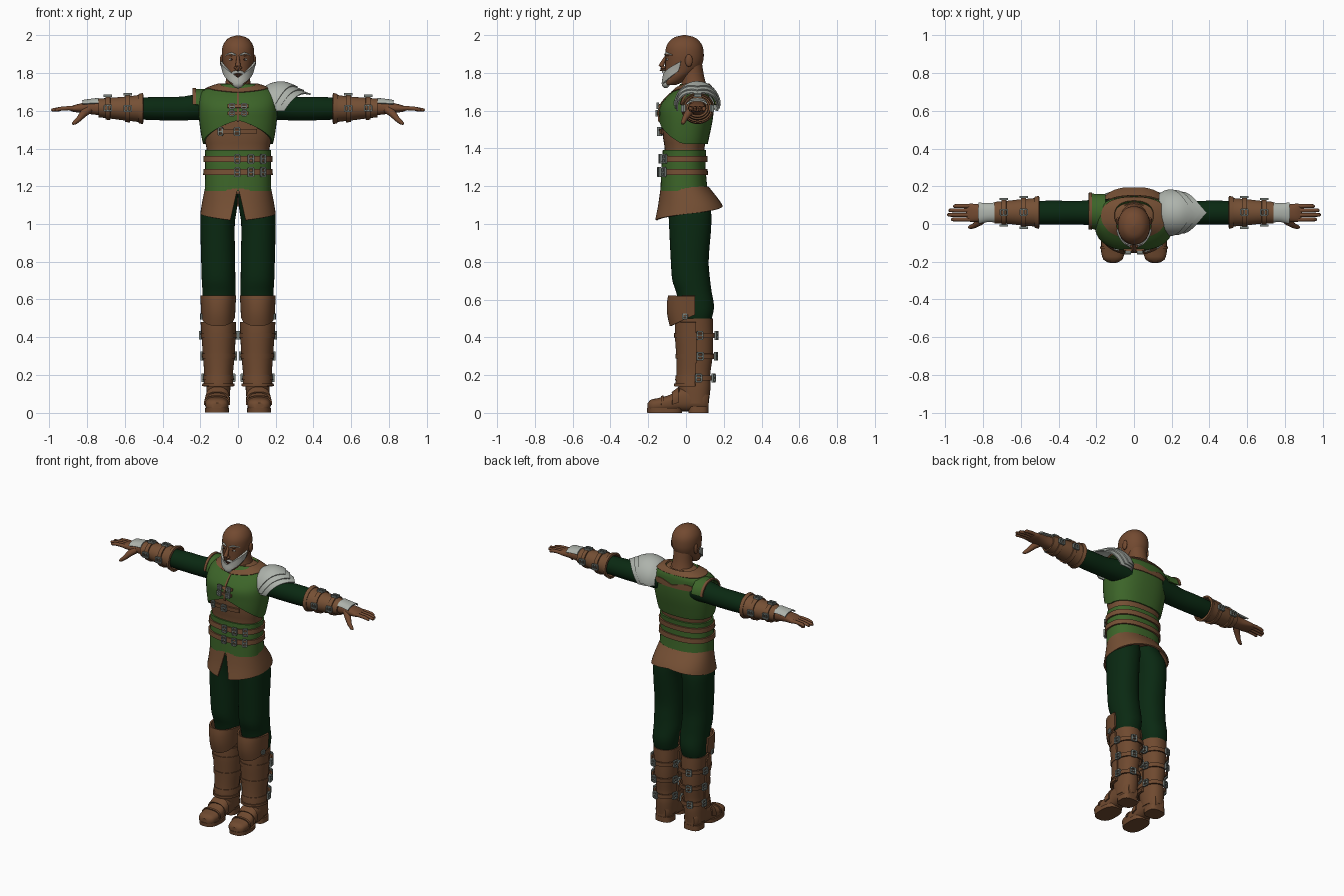
import bpy, bmesh, math
from mathutils import Vector, Matrix

PI = math.pi
if "Cube" in bpy.data.objects:
    bpy.data.objects.remove(bpy.data.objects["Cube"], do_unlink=True)


def material(name, *rgb):
    mat = bpy.data.materials.new(name)
    mat.use_nodes = True
    mat.diffuse_color = (*rgb, 1)
    shader = next(n for n in mat.node_tree.nodes if n.type == 'BSDF_PRINCIPLED')
    shader.inputs["Base Color"].default_value = (*rgb, 1)
    return mat


skin = material("skin", .17, .068, .03)
leather = material("leather", .18, .08, .035)
boot_leather = material("boot leather", .16, .068, .029)
green = material("vest green", .046, .13, .022)
dark_green = material("cloth dark green", .003, .022, .006)
silver = material("silver", .42, .45, .41)
metal = material("buckle metal", .2, .23, .21)
hair = material("grey hair", .42, .43, .39)
dark = material("dark brown", .03, .012, .008)


def finish(name, bm, mat, mirror=False, thick=0):
    """Turn a bmesh into a smooth-shaded object, optionally thickened and mirrored."""
    bmesh.ops.recalc_face_normals(bm, faces=bm.faces)
    mesh = bpy.data.meshes.new(name)
    bm.to_mesh(mesh)
    bm.free()
    mesh.materials.append(mat)
    obj = bpy.data.objects.new(name, mesh)
    bpy.context.collection.objects.link(obj)
    bpy.ops.object.select_all(action='DESELECT')
    obj.select_set(True)
    bpy.context.view_layer.objects.active = obj
    if thick:
        solid = obj.modifiers.new("thickness", 'SOLIDIFY')
        solid.thickness, solid.offset = thick, 0
        bpy.ops.object.convert(target='MESH')
    bpy.ops.object.shade_smooth_by_angle(angle=math.radians(40))
    if mirror:
        obj.modifiers.new("mirror", 'MIRROR')
    return obj


def sample(rows, t):
    """Smoothly interpolate profile rows (t, cu, cv, ru, rv)."""
    rows = [Vector(r) for r in rows]
    last = len(rows) - 1
    i = max([k for k in range(last) if rows[k][0] <= t] or [0])

    def slope(k):
        a, b = rows[max(k - 1, 0)], rows[min(k + 1, last)]
        return (b - a) / (b[0] - a[0])
    p, q = rows[i], rows[i + 1]
    h = q[0] - p[0]
    s = min(max((t - p[0]) / h, 0), 1)
    return (p * (1 + 2 * s) * (1 - s) ** 2 + slope(i) * h * s * (1 - s) ** 2
            + q * s * s * (3 - 2 * s) - slope(i + 1) * h * s * s * (1 - s))


def point(prof, a, t, off=0):
    """Point on a profile; angle 0 is the front (or the underside of a limb)."""
    axis, power, rows = prof
    _, cu, cv, ru, rv = sample(rows, t)
    s, c = math.sin(a), math.cos(a)
    u = cu + (ru + off) * math.copysign(abs(s) ** (2 / power), s)
    v = cv - (rv + off) * math.copysign(abs(c) ** (2 / power), c)
    return Vector({'Z': (u, v, t), 'X': (t, u, v), 'Y': (u, t, v)}[axis])


def rings_to_mesh(rings, closed, cap):
    bm = bmesh.new()
    rows = [[bm.verts.new(p) for p in ring] for ring in rings]
    n = len(rows[0])
    for lower, upper in zip(rows, rows[1:]):
        for i in range(n if closed else n - 1):
            j = (i + 1) % n
            bm.faces.new((lower[i], lower[j], upper[j], upper[i]))
    if cap:
        bm.faces.new(rows[0])
        bm.faces.new(rows[-1])
    return bm


def shell(name, prof, lo, hi, mat, off=0, mid=0, half=PI, nu=40, nv=10, thick=0, mirror=False, pinch=0):
    """Surface over a profile; lo and hi may depend on the angle from the front."""
    closed = half == PI and not pinch
    rings = []
    for j in range(nv + 1):
        ring = []
        for i in range(nu if closed else nu + 1):
            a = mid - half + 2 * half * i / nu
            d = abs((a + PI) % (2 * PI) - PI)
            z0, z1 = (f(d) if callable(f) else f for f in (lo, hi))
            a = mid + (a - mid) * (1 - pinch * (1 - j / nv))
            ring.append(point(prof, a, z0 + (z1 - z0) * j / nv, off))
        rings.append(ring)
    return finish(name, rings_to_mesh(rings, closed, closed and not thick), mat, mirror, thick)


def strap(name, prof, t, mat=leather, width=.026, off=.008, **kw):
    return shell(name, prof, t - width / 2, t + width / 2, mat, off, nv=1, thick=.01, **kw)


def tube(name, pts, radii, mat, mirror=False, n=10):
    pts = [Vector(p) for p in pts]
    rings = []
    for i, (p, r) in enumerate(zip(pts, radii)):
        along = pts[min(i + 1, len(pts) - 1)] - pts[max(i - 1, 0)]
        q = along.to_track_quat('Z', 'Y')
        rings.append([p + q @ Vector((r * math.cos(2 * PI * k / n), r * math.sin(2 * PI * k / n), 0))
                      for k in range(n)])
    return finish(name, rings_to_mesh(rings, True, True), mat, mirror)


def blob(name, loc, size, mat, mirror=False):
    bm = bmesh.new()
    bmesh.ops.create_uvsphere(bm, u_segments=16, v_segments=10, radius=1,
                              matrix=Matrix.Translation(loc) @ Matrix.Diagonal((*size, 1)))
    return finish(name, bm, mat, mirror)


def buckle(name, prof, a, t, off=.016, w=.03, h=.038, mirror=False):
    """Rectangular frame with a prong, lying on the profile surface."""
    p = point(prof, a, t, off)
    tangent = (point(prof, a + .05, t, off) - point(prof, a - .05, t, off)).normalized()
    up = Vector({'Z': (0, 0, 1), 'X': (1, 0, 0)}[prof[0]])
    frame = Matrix((tangent, up, tangent.cross(up))).transposed().to_4x4()
    frame.translation = p
    bm = bmesh.new()
    bars = [(x * w / 2, 0, .008, h) for x in (-1, 1)] + [(0, y * h / 2, w, .008) for y in (-1, 0, 1)]
    for x, y, sx, sy in bars:
        bmesh.ops.create_cube(bm, size=1, matrix=frame @ Matrix.Translation((x, y, 0))
                              @ Matrix.Diagonal((sx, sy, .012, 1)))
    return finish(name, bm, metal, mirror)


# Body profiles
torso = ('Z', 2.4, [(1.16, 0, -.01, .165, .115), (1.3, 0, -.013, .163, .106), (1.39, 0, -.008, .165, .104),
                    (1.46, 0, -.006, .18, .116), (1.55, 0, 0, .193, .128), (1.62, 0, .005, .196, .13),
                    (1.67, 0, .022, .193, .112), (1.705, 0, .04, .175, .09), (1.73, 0, .045, .12, .07),
                    (1.745, 0, .045, .07, .055)])
head = ('Z', 2.1, [(1.735, 0, -.085, .03, .028), (1.75, 0, -.068, .047, .046), (1.78, 0, -.047, .063, .063),
                   (1.82, 0, -.02, .073, .09), (1.86, 0, -.01, .082, .1), (1.9, 0, -.008, .086, .102),
                   (1.94, 0, -.008, .082, .096), (1.97, 0, -.008, .066, .077), (1.99, 0, -.008, .042, .05),
                   (2, 0, -.008, .006, .006)])
neck = ('Z', 2, [(1.69, 0, .045, .095, .085), (1.73, 0, .043, .072, .068), (1.78, 0, .036, .062, .06),
                 (1.85, 0, .03, .06, .055)])

# Head and face
shell("head", head, 1.735, 2, skin, nv=30)
shell("neck", neck, 1.69, 1.85, skin)
blob("ear", (.086, .015, 1.865), (.01, .02, .033), skin, True)
tube("nose", [(0, -.1, 1.895), (0, -.118, 1.865), (0, -.132, 1.835), (0, -.13, 1.822), (0, -.11, 1.816)],
     [.007, .01, .015, .015, .008], skin)
blob("nostril", (.012, -.12, 1.828), (.009, .012, .008), skin, True)
tube("brow_ridge", [(.008, -.102, 1.893), (.035, -.1, 1.899), (.065, -.07, 1.892)], [.008, .01, .006], skin, True)
tube("eyebrow", [(.012, -.112, 1.896), (.035, -.106, 1.905), (.066, -.075, 1.895)], [.004, .006, .003], hair, True)
blob("eye", (.034, -.096, 1.872), (.014, .008, .007), hair, True)
blob("pupil", (.034, -.102, 1.872), (.006, .004, .006), dark, True)
blob("mouth", (0, -.111, 1.787), (.022, .006, .006), dark)
shell("beard", head, lambda d: 1.736 + .035 * d * d, lambda d: 1.776 + .06 * d, hair, .008,
      half=1.42, nv=6, thick=.012)
blob("chin_tuft", (0, -.107, 1.745), (.03, .022, .026), hair)
tube("moustache", [(0, -.12, 1.806), (.02, -.116, 1.804), (.036, -.1, 1.79), (.043, -.088, 1.765)],
     [.008, .009, .008, .006], hair, True)

# Torso clothing
shell("leather_undervest", torso, 1.16, 1.745, leather, nv=24)
shell("green_vest", torso, lambda d: 1.55 - .085 * min(d, 1) - .04 * min(max(d - 1, 0), .5) * 2, 1.738,
      green, .008, nv=18, thick=.01)
shell("waist_wrap", torso, 1.175, 1.392, green, .006, thick=.01)
shell("collar", torso, lambda d: 1.695 + .02 * min(d, 1), lambda d: 1.715 + .025 * min(d, 1), leather, .015,
      nv=3, thick=.01)
shell("neck_band", neck, 1.715, 1.74, leather, .004, nv=2, thick=.008)
shell("front_placket", torso, 1.54, 1.71, leather, .015, half=.012, nu=2, thick=.008)
shell("back_scallops", torso, 1.632, lambda d: 1.65 + .022 * abs(math.sin(4 * d)), leather, .014,
      mid=PI, half=1.15, nu=60, nv=2, thick=.008)
for z in (1.625, 1.587):
    strap("chest_strap", torso, z, width=.018, off=.02, half=.2, nu=8)
    buckle("chest_buckle", torso, .1, z, .027, w=.024, h=.026, mirror=True)
strap("rib_strap", torso, 1.49, off=.012, half=.45, nu=12)
buckle("rib_buckle", torso, -.01, 1.49, .022)
buckle("rib_clasp", torso, -.4, 1.49, .018, w=.02)
for z in (1.345, 1.275):
    strap("waist_belt", torso, z, width=.032, off=.016)
    for a in (-.01, .3, .72):
        buckle("belt_buckle", torso, a, z, .026, w=.026, h=.044)

# Skirt with a front slit
skirt = ('Z', 2.3, [(1.02, 0, .028, .2, .188), (1.1, 0, .022, .188, .165), (1.2, 0, -.008, .168, .12)])
shell("skirt", skirt, lambda d: 1.02 + .075 * d / PI, 1.195, leather, mid=PI, nu=48, thick=.01, pinch=.05)

# Arms
sleeve = ('X', 2, [(.12, .06, 1.625, .075, .075), (.2, .06, 1.622, .07, .07), (.3, .06, 1.612, .062, .063),
                   (.42, .06, 1.612, .064, .062), (.52, .06, 1.612, .062, .058)])
bracer = ('X', 2, [(.505, .062, 1.612, .077, .072), (.53, .062, 1.612, .07, .066), (.6, .062, 1.612, .064, .058),
                   (.68, .062, 1.614, .055, .05), (.74, .06, 1.615, .052, .044)])
hand = ('X', 2.4, [(.7, .062, 1.615, .045, .042), (.78, .06, 1.615, .04, .033), (.82, .058, 1.615, .046, .027),
                   (.87, .06, 1.612, .048, .018), (.888, .06, 1.61, .042, .011)])
shell("sleeve", sleeve, .12, .52, dark_green, mirror=True)
shell("bracer", bracer, .505, .74, leather, thick=.01, mirror=True)
shell("bracer_rim", bracer, .503, .525, leather, .006, nv=2, thick=.01, mirror=True)
shell("palm", hand, .7, .888, skin, mirror=True)
shell("hand_plate", hand, .74, .825, silver, .012, mid=PI, half=1.1, nu=14, thick=.008, mirror=True)
for x in (.585, .69):
    strap("bracer_strap", bracer, x, mirror=True)
    for a in (PI, -PI / 2, PI / 2):
        buckle("bracer_buckle", bracer, a, x, mirror=True)
for y, tip in ((.024, .965), (.048, .985), (.072, .978), (.095, .953)):
    tube("finger", [(.865, y, 1.613), (.9, y, 1.614), (.94, y, 1.611), (tip, y, 1.604), (tip + .005, y, 1.603)],
         [.012, .0115, .011, .009, .004], skin, True)
tube("thumb", [(.79, .035, 1.608), (.82, .01, 1.585), (.845, -.008, 1.555), (.868, -.017, 1.535),
               (.878, -.018, 1.53)], [.022, .02, .014, .011, .005], skin, True)

# Shoulder cap with trim, and layered plates on the left shoulder
cap = ('X', 2, [(.15, .065, 1.625, .09, .085), (.2, .065, 1.625, .09, .085), (.24, .07, 1.628, .088, .083)])
shell("shoulder_cap", cap, .15, .235, green, mid=PI, half=1.5, thick=.01, mirror=True)
shell("shoulder_trim", cap, .222, .24, leather, .005, mid=PI, half=1.5, nv=2, thick=.01, mirror=True)
plates = ('X', 2, [(.13, .06, 1.62, .08, .08), (.17, .06, 1.62, .102, .107), (.24, .06, 1.62, .108, .118),
                   (.32, .06, 1.618, .098, .092), (.4, .06, 1.615, .078, .066)])
for i in range(3):
    shell("shoulder_plate", plates, .135, lambda d: .245 + .14 * (1 - (PI - d) / 1.75) - .035 * i, silver,
          .007 * i, mid=PI, half=1.75 - .12 * i, nu=32, thick=.008)

# Legs
leg = ('Z', 2.2, [(.48, .105, .06, .068, .07), (.52, .105, .062, .078, .08), (.57, .102, .056, .084, .092),
                  (.64, .1, .042, .088, .094), (.7, .103, .028, .089, .1), (.8, .105, .02, .09, .1),
                  (1, .108, .022, .091, .112), (1.08, .1, .018, .094, .112), (1.16, .08, 0, .08, .1)])
boot = ('Z', 2.2, [(.05, .107, .05, .06, .07), (.14, .104, .045, .064, .085), (.2, .103, .046, .061, .082),
                   (.3, .102, .052, .069, .089), (.42, .103, .05, .076, .094), (.5, .105, .05, .08, .092)])
knee = ('Z', 2.2, [(.44, .105, .035, .079, .11), (.52, .105, .035, .084, .128), (.58, .105, .035, .087, .13),
                   (.63, .105, .035, .09, .122)])
shell("trouser_leg", leg, .48, 1.16, dark_green, nv=30, mirror=True)
shell("boot_shaft", boot, .05, .5, boot_leather, nv=18, mirror=True)
shell("shin_guard", boot, .14, .48, boot_leather, .01, half=1.6, nu=24, nv=14, thick=.01, mirror=True)
shell("shin_guard_hem", boot, .14, .155, boot_leather, .017, half=1.6, nu=24, nv=2, thick=.01, mirror=True)
shell("knee_guard", knee, lambda d: .46 + .022 * d * d, .62, boot_leather, half=1.65, nu=24, thick=.012, mirror=True)
buckle("knee_rivet", knee, 1.3, .51, .008, w=.022, h=.022, mirror=True)
for z in (.41, .3, .185):
    strap("boot_strap", boot, z, boot_leather, off=.014, mirror=True)
    for a in (1.75, 2.85, -1.9):
        buckle("boot_buckle", boot, a, z, .022, mirror=True)

# Shoes
shoe = ('Y', 2.5, [(-.203, .112, .034, .028, .018), (-.19, .112, .038, .05, .03), (-.14, .112, .043, .062, .037),
                   (-.08, .111, .052, .059, .046), (-.03, .108, .07, .056, .062), (.04, .107, .075, .058, .066),
                   (.1, .107, .07, .05, .06), (.118, .107, .065, .035, .05)])
sole = ('Z', 2.6, [(0, .112, -.113, .063, .092), (.025, .112, -.113, .064, .094)])
heel = ('Z', 3, [(0, .108, .066, .058, .054), (.035, .108, .066, .057, .054)])
shell("shoe", shoe, -.203, .118, boot_leather, nv=22, mirror=True)
shell("sole", sole, 0, .025, boot_leather, nv=1, mirror=True)
shell("heel", heel, 0, .035, boot_leather, nv=1, mirror=True)
strap("instep_strap", shoe, -.055, boot_leather, width=.035, off=.004, mid=PI, half=1.7, mirror=True)
strap("toe_seam", shoe, -.125, boot_leather, width=.012, off=.002, mid=PI, half=1.6, mirror=True)
